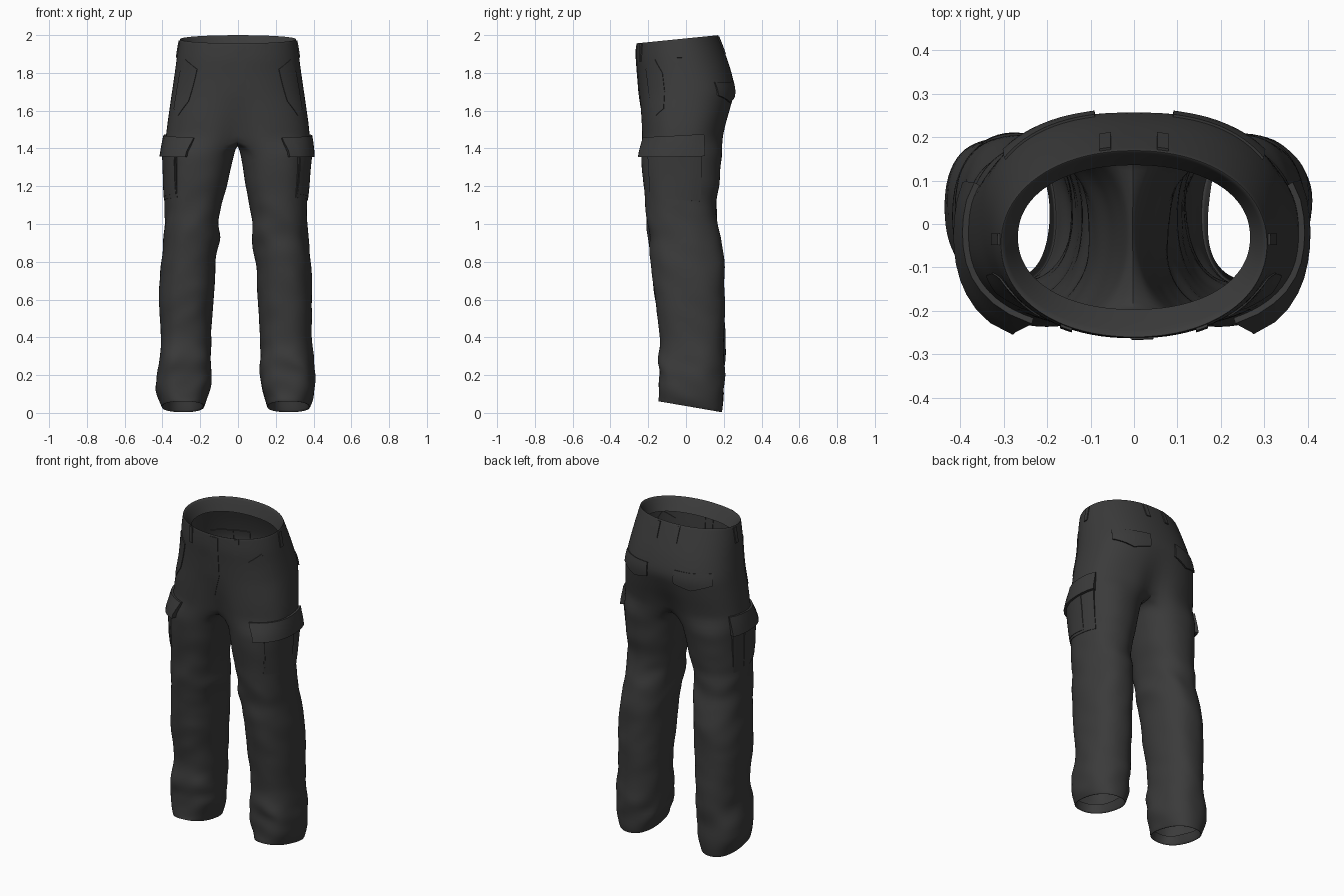
import bpy, bmesh, math
from mathutils import Vector, noise

if "Cube" in bpy.data.objects:
    bpy.data.objects.remove(bpy.data.objects["Cube"])

cloth = bpy.data.materials.new("charcoal cloth")
cloth.diffuse_color = (0.043, 0.043, 0.043, 1)
cloth.use_nodes = True
cloth.node_tree.nodes["Principled BSDF"].inputs["Base Color"].default_value = cloth.diffuse_color

OUT, INN = 23, 9      # points on the outer arc and on the inseam of each leg ring

# hips: height, half width, front y, back y, centre cleft depth
HIPS = [(1.98, .308, -.262, .170, 0), (1.90, .322, -.265, .200, 0), (1.80, .335, -.256, .237, 0),
        (1.70, .350, -.250, .264, 0), (1.60, .365, -.246, .238, .015), (1.52, .376, -.244, .217, .035),
        (1.45, .383, -.242, .203, .055)]
# legs: height, inseam x, outseam x, front y, back y
LEGS = [(1.38, .014, .383, -.240, .195), (1.30, .030, .380, -.235, .182), (1.20, .050, .380, -.226, .176),
        (1.10, .076, .376, -.216, .156), (1.00, .090, .380, -.206, .165), (.94, .083, .382, -.200, .178),
        (.80, .108, .397, -.186, .206), (.60, .118, .407, -.166, .206), (.40, .130, .399, -.136, .206),
        (.34, .132, .402, -.142, .206), (.27, .130, .412, -.162, .203), (.20, .127, .426, -.147, .202),
        (.10, .140, .420, -.142, .201), (.03, .166, .392, -.146, .190)]


def sample(rows, z):
    """Row of the profile at height z."""
    for a, b in zip(rows, rows[1:]):
        if a[0] >= z >= b[0]:
            t = (a[0] - z) / (a[0] - b[0])
            return [p + (q - p) * t for p, q in zip(a, b)]
    return list(rows[0] if z > rows[0][0] else rows[-1])


def power(c, e):
    return math.copysign(abs(c) ** e, c)


def hip_ring(z, w, yf, yb, cleft, inner=False):
    pts, cy, ry = [], (yf + yb) / 2, (yb - yf) / 2
    for j in range(OUT):
        a = math.pi * (j / (OUT - 1) - .5)
        e = .95 - .15 * min(1, (1.98 - z) / .4)
        x, y = w * power(math.cos(a), e), cy + ry * power(math.sin(a), e)
        if j in (0, OUT - 1):
            x = 0
        y -= math.copysign(cleft, y) * math.exp(-(x / .07) ** 2)
        tilt = .1 * (y + .05) * max(0, min(1, (z - 1.6) / .3))
        pts.append(Vector((x, y, z + tilt)))
    return pts


def leg_ring(z, xi, xo, yf, yb):
    pts, lim = [], math.radians(125)
    angs = [lim * (2 * j / (OUT - 1) - 1) for j in range(OUT)]
    angs += [lim + (2 * math.pi - 2 * lim) * (k + 1) / (INN + 1) for k in range(INN)]
    for a in angs:
        x = (xi + xo) / 2 + (xo - xi) / 2 * power(math.cos(a), .88)
        y = (yf + yb) / 2 + (yb - yf) / 2 * power(math.sin(a), .88)
        tilt = -.176 * (y - .02) * max(0, 1 - abs(z - .03) / .25)
        pts.append(Vector((x, y, z + tilt)))
    return pts


def wrinkle(p):
    """Soft folds: stronger at the knee and ankle; legs lean a little to one side."""
    q = p.copy()
    low = max(0, min(1, (1.5 - p.z) / .4))
    amp = .006 * low + .010 * math.exp(-((p.z - .2) / .13) ** 2) + .007 * math.exp(-((p.z - .97) / .12) ** 2)
    if p.z < .07:
        amp *= .3
    s = Vector((p.x * 6, p.y * 6, p.z * 13 + p.y * 5 + abs(p.x) * 4))
    q.x += amp * noise.noise(s) * 1.4 - .012 * low
    q.y += amp * noise.noise(s + Vector((9, 4, 2))) * 1.4
    return q


# ---- trouser shell ----
bm = bmesh.new()


def bridge(a, b, closed):
    n = len(a)
    for j in range(n if closed else n - 1):
        k = (j + 1) % n
        bm.faces.new((a[j], a[k], b[k], b[j]))


for side in (1, -1):
    def add(pts):
        return [bm.verts.new(wrinkle(Vector((p.x * side, p.y, p.z)))) for p in pts]
    # folded inner waistband, then hips down to the crotch
    rings = [add(hip_ring(1.90, .268, -.197, .136, 0)), add(hip_ring(1.976, .301, -.254, .164, 0))]
    rings += [add(hip_ring(*sample(HIPS, z))) for z in (1.98, 1.97)]
    rings += [add(hip_ring(*sample(HIPS, 1.93 - .04 * i))) for i in range(13)]
    for a, b in zip(rings, rings[1:]):
        bridge(a, b, False)
    # crotch seam closes the last hip ring into a leg ring
    z, w, yf, yb, c = HIPS[-1]
    last = rings[-1]
    y0, y1 = yf + c, yb - c
    seam = []
    for k in range(INN):
        t = (k + 1) / (INN + 1)
        seam.append(Vector((0, y1 + (y0 - y1) * t, 1.45 - .025 * math.sin(math.pi * t))))
    prev = last[:] + add(seam)
    heights = [1.38 - .045 * i for i in range(30)] + [.045, .03]
    for h in heights:
        ring = add(leg_ring(*sample(LEGS, h)))
        bridge(prev, ring, True)
        prev = ring
    # folded inner hem
    for h, d in ((.033, .006), (.09, .014)):
        zz, xi, xo, yf, yb = sample(LEGS, .03)
        ring = add(leg_ring(h, xi + d, xo - d, yf + d, yb - d))
        bridge(prev, ring, True)
        prev = ring
bmesh.ops.remove_doubles(bm, verts=bm.verts, dist=.0004)
bmesh.ops.recalc_face_normals(bm, faces=bm.faces)
# make the outside face outwards
probe = max(bm.faces, key=lambda f: f.calc_center_median().x)
if probe.normal.x < 0:
    bmesh.ops.reverse_faces(bm, faces=bm.faces)


def finish(name, mesh_bm, angle=40):
    me = bpy.data.meshes.new(name)
    mesh_bm.to_mesh(me)
    mesh_bm.free()
    me.materials.append(cloth)
    ob = bpy.data.objects.new(name, me)
    bpy.context.collection.objects.link(ob)
    bpy.ops.object.select_all(action='DESELECT')
    ob.select_set(True)
    bpy.context.view_layer.objects.active = ob
    bpy.ops.object.shade_smooth_by_angle(angle=math.radians(angle))
    return ob


shell = finish("trouser_shell", bm, 60)
sub = shell.modifiers.new("smooth", 'SUBSURF')
sub.levels = sub.render_levels = 1
bpy.context.view_layer.update()
surface = shell.evaluated_get(bpy.context.evaluated_depsgraph_get())


def patch(name, side, base, angle, left, right, top=.006, bottom=.006, cols=10, rows=4):
    """Cloth plate laid on the shell, between a left and a right polyline of (across, height).
    angle is the facing direction in degrees from +x; across runs counter-clockwise."""
    a = math.radians(angle)
    d, t = Vector((math.cos(a), math.sin(a), 0)), Vector((-math.sin(a), math.cos(a), 0))
    pb = bmesh.new()
    n = (len(left) - 1) * rows
    grid, under = [], []
    for i in range(n + 1):
        k = min(i // rows, len(left) - 2)
        f = i / rows - k
        l = Vector(left[k]).lerp(Vector(left[k + 1]), f)
        r = Vector(right[k]).lerp(Vector(right[k + 1]), f)
        g, u = [], []
        for j in range(cols + 1):
            h, z = l.lerp(r, j / cols)
            o = Vector((base[0], base[1], z)) + t * h + d
            o.x, dx = o.x * side, Vector((-d.x * side, -d.y, 0))
            hit, loc, nor, _ = surface.ray_cast(o, dx)
            if not hit:
                loc, nor = o + dx, -dx
            if nor.dot(dx) > 0:
                nor = -nor
            off = top + (bottom - top) * i / n
            g.append(pb.verts.new(loc + nor * off))
            u.append(pb.verts.new(loc - nor * .004))
        grid.append(g)
        under.append(u)
    for p, q in zip(grid, grid[1:]):
        for j in range(cols):
            pb.faces.new((p[j], p[j + 1], q[j + 1], q[j]))
    # edge walls down to the cloth
    rim = [(r, 0) for r in range(n)] + [(n, c) for c in range(cols)]
    rim += [(r, cols) for r in range(n, 0, -1)] + [(0, c) for c in range(cols, 0, -1)]
    for (i, j), (k, m) in zip(rim, rim[1:] + rim[:1]):
        pb.faces.new((grid[i][j], grid[k][m], under[k][m], under[i][j]))
    bmesh.ops.recalc_face_normals(pb, faces=pb.faces)
    if pb.faces[0].normal.dot(Vector((d.x * side, d.y, 0))) < 0:
        bmesh.ops.reverse_faces(pb, faces=pb.faces)
    return finish(name, pb)


def loop(name, side, base, angle, z0, z1):
    patch(name, side, base, angle, [(-.013, z1), (-.013, z0)], [(.013, z1), (.013, z0)],
          .006, .006, 2, 4)


for side, tag in ((1, "left"), (-1, "right")):
    # cargo pocket bag with pleat, and its flap standing off the leg
    patch(tag + "_cargo_bag", side, (.2, -.03), -15, [(-.13, 1.42), (-.125, 1.14)],
          [(.15, 1.42), (.14, 1.12)], .014, .003)
    patch(tag + "_cargo_pleat", side, (.2, -.03), -15, [(-.125, 1.40), (-.12, 1.16)],
          [(.07, 1.40), (.07, 1.14)], .018, .006)
    patch(tag + "_cargo_flap", side, (.2, -.03), -15, [(-.172, 1.455), (-.172, 1.355)],
          [(.155, 1.475), (.155, 1.36)], .014, .030)
    # slanted hip pocket
    patch(tag + "_hip_pocket", side, (.2, -.1), -40,
          [(-.075, 1.82), (-.055, 1.74), (-.03, 1.65), (.03, 1.575)],
          [(.0, 1.87), (.05, 1.80), (.07, 1.70), (.075, 1.61)], .004, .004, 6)
    # back pocket flap with pointed lower edge
    patch(tag + "_back_flap", side, (.19, 0), 90, [(.10, 1.755), (.10, 1.675)],
          [(0, 1.75), (0, 1.645)], .006, .010, 5)
    patch(tag + "_back_flap_inner", side, (.19, 0), 90, [(0, 1.75), (0, 1.645)],
          [(-.105, 1.75), (-.105, 1.68)], .006, .010, 5)
    # belt loops
    loop(tag + "_front_belt_loop", side, (.155, 0), -90, 1.86, 1.955)
    loop(tag + "_side_belt_loop", side, (.1, -.035), 0, 1.88, 1.97)
    loop(tag + "_back_belt_loop", side, (.066, 0), 90, 1.90, 1.99)

# fly placket
patch("fly_placket", 1, (0, 0), -90, [(-.006, 1.945), (-.006, 1.70), (-.006, 1.57)],
      [(.045, 1.945), (.045, 1.70), (.0, 1.56)], .004, .003, 4)
